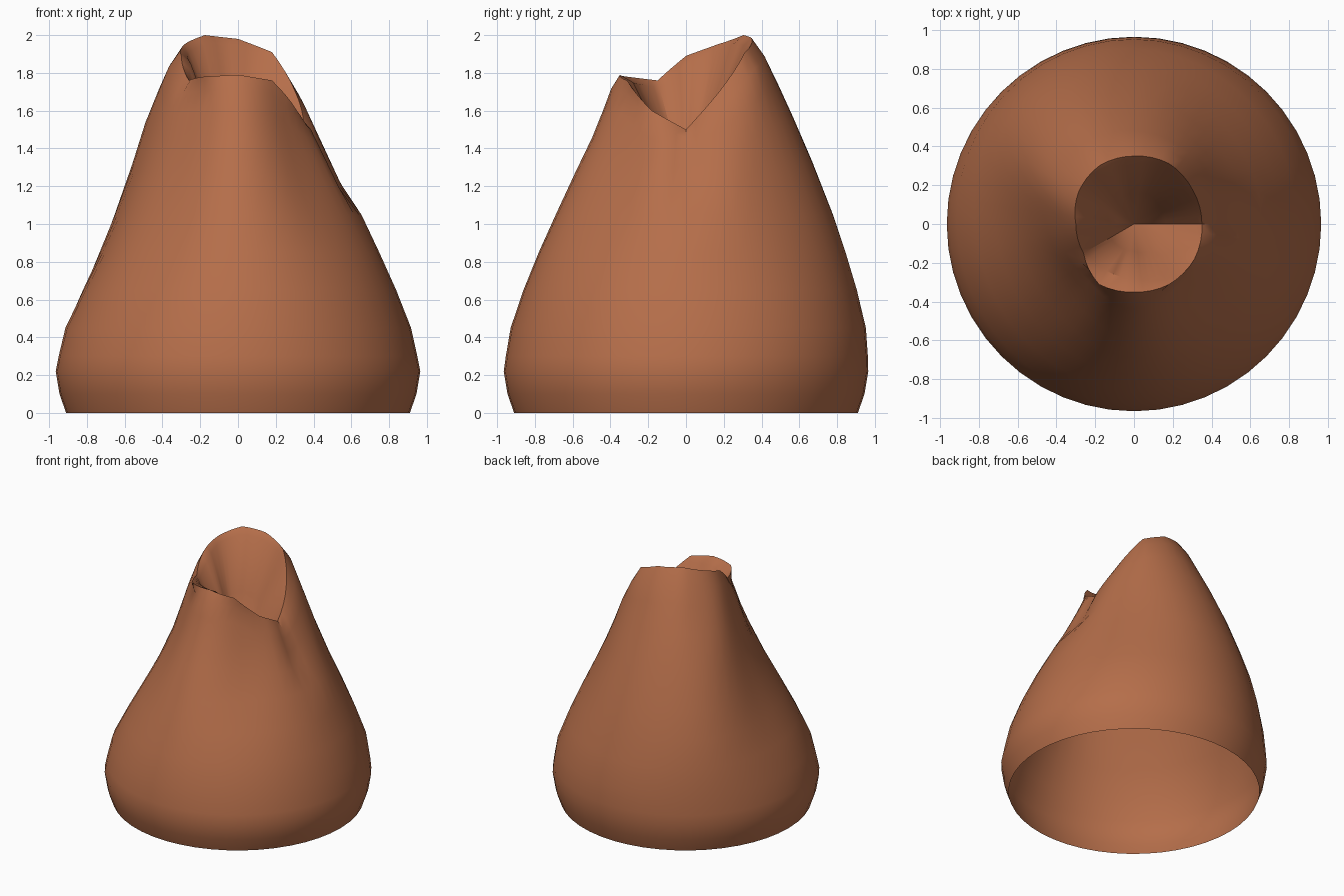
import bpy
import bmesh
import math

cube = bpy.data.objects.get("Cube")
if cube:
    bpy.data.objects.remove(cube, do_unlink=True)

SEGMENTS = 48
PIT_DEPTH = 1.15

# Body radius in eight directions (counter-clockwise from +x) at each height
BODY = [
    (0.0, [.91] * 8),
    (0.1, [.945] * 8),
    (0.22, [.965] * 8),
    (0.4, [.93, .95, .96, .95, .93, .93, .94, .93]),
    (0.8, [.77, .80, .86, .87, .74, .74, .80, .77]),
    (1.2, [.58, .62, .72, .73, .56, .52, .62, .53]),
    (1.6, [.38, .48, .55, .58, .43, .37, .44, .37]),
    (1.85, [.29, .39, .44, .46, .33, .29, .36, .30]),
    (2.0, [.22, .32, .36, .38, .25, .22, .28, .22]),
]

# Broken rim every thirty degrees: crest radius, crest height, pit mouth radius
CREST_RADIUS = [.35, .35, .36, .35, .35, .33, .30, .30, .36, .35, .36, .36]
CREST_HEIGHT = [1.5, 1.7, 1.91, 1.98, 2, 1.95, 1.89, 1.76, 1.78, 1.79, 1.76, 1.6]
MOUTH_RADIUS = [.33, .31, .34, .31, .30, .30, .25, .28, .28, .28, .33, .30]


def catmull(a, b, c, d, t):
    return b + t / 2 * (c - a + t * (2 * a - 5 * b + 4 * c - d + t * (3 * (b - c) + d - a)))


def around(values, turn, smooth=True):
    """Sample a closed list of values at a fraction of a full turn."""
    n = len(values)
    pos = turn * n
    i = math.floor(pos + 1e-6)
    t = pos - i
    a, b, c, d = (values[(i + k) % n] for k in (-1, 0, 1, 2))
    return catmull(a, b, c, d, t) if smooth else b + (c - b) * t


def body_radius(turn, z):
    last = len(BODY) - 1
    i = max(k for k in range(last) if BODY[k][0] <= z + 1e-6)
    t = (z - BODY[i][0]) / (BODY[i + 1][0] - BODY[i][0])
    rows = [BODY[min(max(i + k, 0), last)][1] for k in (-1, 0, 1, 2)]
    a, b, c, d = (around(row, turn) for row in rows)
    return catmull(a, b, c, d, t) if 3 <= i < last - 1 else b + (c - b) * t


def column(turn):
    """Radius and height pairs running up the outside, over the rim and into the pit."""
    rim_r = around(CREST_RADIUS, turn, False)
    rim_z = around(CREST_HEIGHT, turn, False)
    mouth_r = around(MOUTH_RADIUS, turn, False)
    points = [(body_radius(turn, z), z) for z in (0, .1, .22, .3, .45, .65, .85, 1.05)]
    # The upper wall leans in so that it meets the rim without a ledge
    for t in (.3, .55, .75, .9):
        z = 1.05 + (rim_z - 1.05) * t
        points.append((min(body_radius(turn, z), rim_r + .02 + .5 * (rim_z - z)), z))
    points.append((rim_r, rim_z))
    points.append((mouth_r, rim_z - .04))
    points.append((mouth_r * .5, (rim_z + PIT_DEPTH) / 2))
    return points


# Clay material
clay = bpy.data.materials.new("terracotta")
clay.use_nodes = True
clay.diffuse_color = (.46, .155, .068, 1)
clay.node_tree.nodes["Principled BSDF"].inputs["Base Color"].default_value = clay.diffuse_color

# Hollow mound, open underneath, with a pit in the broken top
bm = bmesh.new()
columns = []
for s in range(SEGMENTS):
    turn = s / SEGMENTS
    angle = turn * math.tau
    columns.append([bm.verts.new((r * math.cos(angle), r * math.sin(angle), z))
                    for r, z in column(turn)])
pit_bottom = bm.verts.new((0, 0, PIT_DEPTH))
for s, left in enumerate(columns):
    right = columns[(s + 1) % SEGMENTS]
    for k in range(len(left) - 1):
        bm.faces.new((left[k], right[k], right[k + 1], left[k + 1]))
    bm.faces.new((left[-1], right[-1], pit_bottom))

mesh = bpy.data.meshes.new("hollow_mound")
bm.to_mesh(mesh)
bm.free()
mesh.materials.append(clay)
mound = bpy.data.objects.new("hollow_mound", mesh)
bpy.context.collection.objects.link(mound)
bpy.ops.object.select_all(action="DESELECT")
mound.select_set(True)
bpy.context.view_layer.objects.active = mound
bpy.ops.object.shade_smooth_by_angle(angle=math.radians(35))
